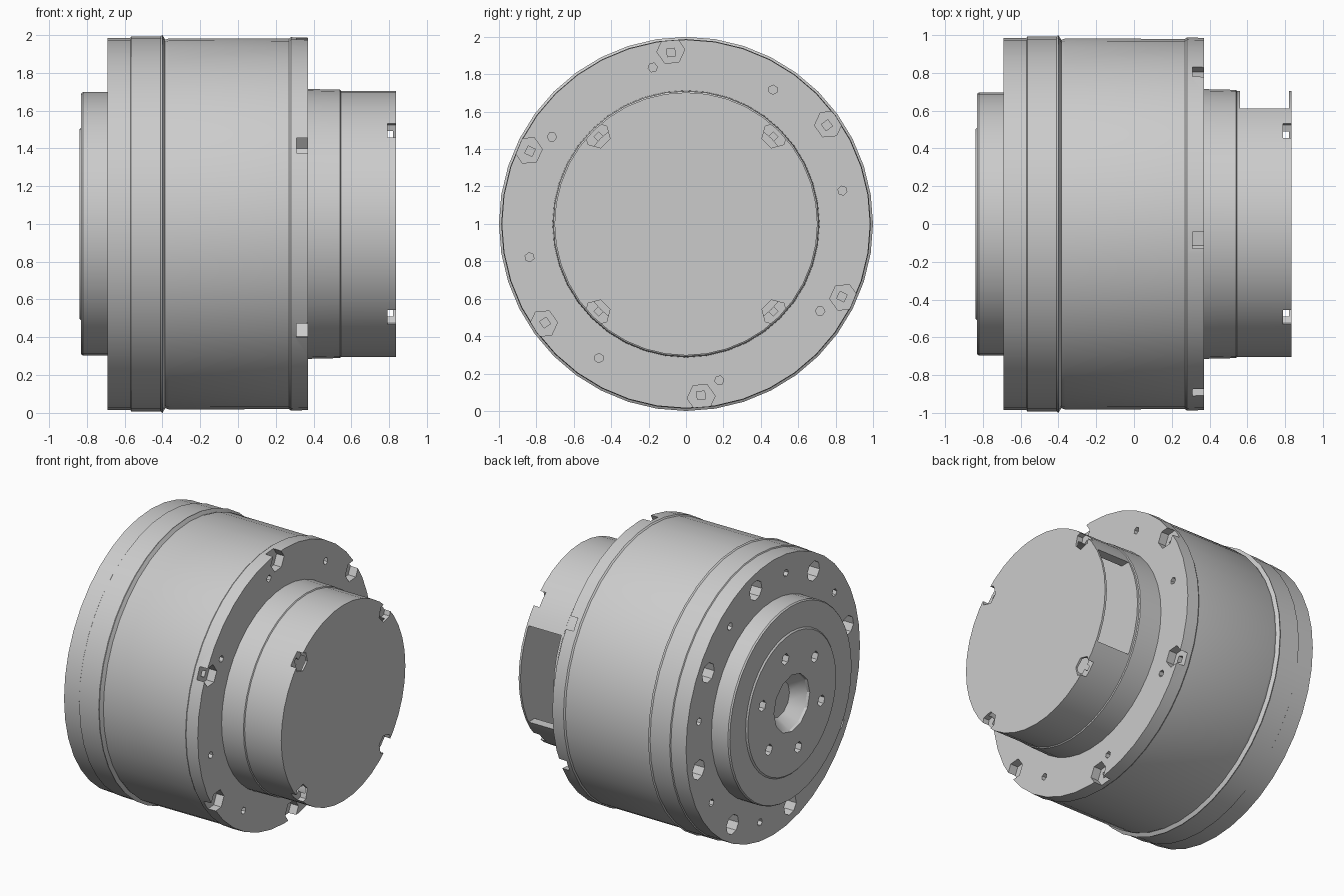
import bpy, bmesh, math
from mathutils import Matrix, Vector

cube = bpy.data.objects.get("Cube")
if cube:
    bpy.data.objects.remove(cube, do_unlink=True)

AXIS_Z = 1.0
metal = bpy.data.materials.new("light grey metal")
metal.use_nodes = True
grey = (0.6, 0.6, 0.6, 1)
metal.diffuse_color = grey
metal.node_tree.nodes["Principled BSDF"].inputs["Base Color"].default_value = grey


def make_object(name, bm):
    bmesh.ops.recalc_face_normals(bm, faces=bm.faces)
    mesh = bpy.data.meshes.new(name)
    bm.to_mesh(mesh)
    bm.free()
    mesh.materials.append(metal)
    obj = bpy.data.objects.new(name, mesh)
    bpy.context.collection.objects.link(obj)
    return obj


def lathe(name, profile, sides=40):
    """Solid turned about the x axis from (x, radius) points."""
    bm = bmesh.new()
    rings = []
    for x, r in profile:
        angles = [math.tau * i / sides for i in range(sides)]
        rings.append([bm.verts.new((x, r * math.cos(a), AXIS_Z + r * math.sin(a)))
                      for a in angles])
    for a, b in zip(rings, rings[1:]):
        for i in range(sides):
            j = (i + 1) % sides
            bm.faces.new((a[i], a[j], b[j], b[i]))
    bm.faces.new(rings[0])
    bm.faces.new(rings[-1])
    return make_object(name, bm)


def hole_ring(count, start, distance, radius, x0, x1, sides=8):
    """Cutter holding a ring of prisms parallel to the x axis."""
    bm = bmesh.new()
    for i in range(count):
        a = math.radians(start) + math.tau * i / count
        place = (Matrix.Translation((0, 0, AXIS_Z)) @ Matrix.Rotation(a, 4, 'X')
                 @ Matrix.Translation(((x0 + x1) / 2, distance, 0))
                 @ Matrix.Rotation(math.pi / 2, 4, 'Y')
                 @ Matrix.Rotation(math.pi / sides, 4, 'Z'))
        bmesh.ops.create_cone(bm, cap_ends=True, segments=sides, radius1=radius,
                              radius2=radius, depth=x1 - x0, matrix=place)
    return make_object("hole_cutter", bm)


def box(lo, hi):
    lo, hi = Vector(lo), Vector(hi)
    bm = bmesh.new()
    bmesh.ops.create_cube(bm, size=1, matrix=Matrix.Translation((lo + hi) / 2)
                          @ Matrix.Diagonal((*(hi - lo), 1)))
    return make_object("box_cutter", bm)


def carve(obj, cutters):
    bpy.context.view_layer.objects.active = obj
    for cutter in cutters:
        cutter.hide_render = True
        mod = obj.modifiers.new("cut", 'BOOLEAN')
        mod.operation = 'DIFFERENCE'
        mod.solver = 'EXACT'
        mod.object = cutter
        bpy.ops.object.modifier_apply(modifier=mod.name)
        bpy.data.objects.remove(cutter, do_unlink=True)


# Main drum with rear collar, shallow groove and front flange
drum = lathe("main_drum", [
    (-0.69, 0.985), (-0.57, 0.985), (-0.565, 0.992), (-0.41, 0.992),
    (-0.40, 1.0), (-0.385, 0.975), (-0.365, 0.982), (0.27, 0.98),
    (0.28, 0.988), (0.37, 0.985)])
carve(drum, [
    hole_ring(6, 35, 0.93, 0.075, 0.31, 0.45, 6),      # flange screw pockets
    hole_ring(6, 35, 0.92, 0.03, 0.20, 0.40, 4),       # screw shafts
    hole_ring(8, 12, 0.855, 0.025, 0.28, 0.45, 6),     # flange pin holes
    hole_ring(8, 32, 0.865, 0.07, -0.75, -0.61),       # rear mounting holes
    hole_ring(8, 10, 0.85, 0.027, -0.75, -0.63, 6),    # rear pin holes
])

# Output hub with a raised face and tapered centre bore
hub = lathe("output_hub", [
    (-0.84, 0.50), (-0.83, 0.51), (-0.83, 0.69), (-0.82, 0.697), (-0.65, 0.697)])
carve(hub, [
    lathe("bore_cutter", [(-0.90, 0.21), (-0.82, 0.20), (-0.73, 0.13)], 12),
    hole_ring(6, 18, 0.35, 0.04, -0.90, -0.77, 6),
])

# Connector housing: hollow cup with a window in the back wall
housing = lathe("connector_housing", [(0.33, 0.715), (0.54, 0.71), (0.545, 0.703), (0.835, 0.703)])
carve(housing, [
    lathe("cavity_cutter", [(0.56, 0.645), (0.82, 0.645)]),
    box((0.56, 0.4, AXIS_Z - 0.345), (0.82, 0.9, AXIS_Z + 0.345)),
    hole_ring(4, 45, 0.67, 0.07, 0.79, 0.90, 6),       # lid screw notches
    hole_ring(4, 45, 0.66, 0.025, 0.70, 0.85, 4),
])

# Smooth the turned walls, keep machined edges crisp
bpy.ops.object.select_all(action='DESELECT')
for part in (drum, hub, housing):
    part.select_set(True)
bpy.context.view_layer.objects.active = drum
bpy.ops.object.shade_smooth_by_angle(angle=math.radians(25))
